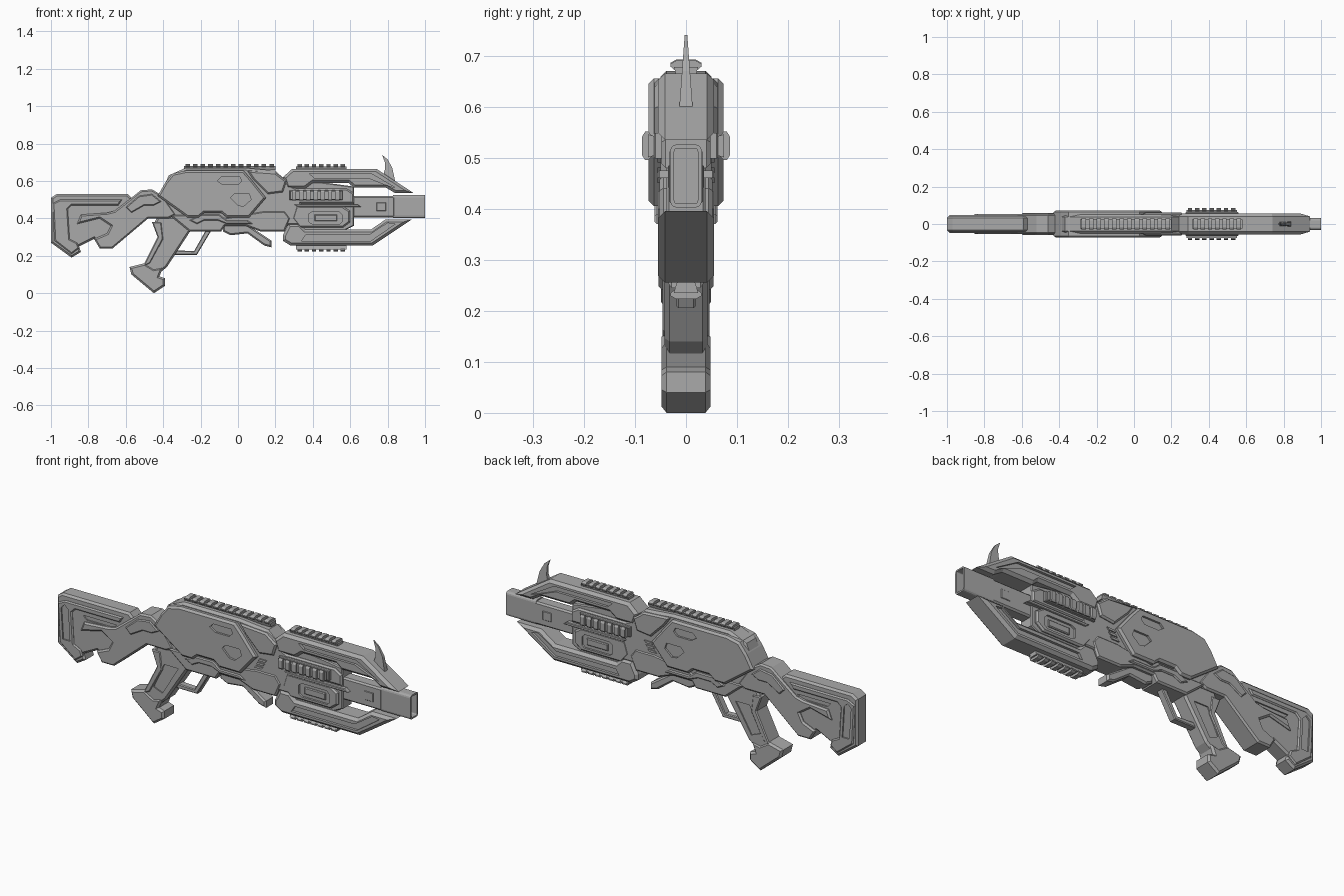
import bpy, bmesh, math
from mathutils import Matrix

default_cube = bpy.data.objects.get("Cube")
if default_cube:
    bpy.data.objects.remove(default_cube, do_unlink=True)

UNIT = 0.01  # all part sizes below are in hundredths

grey = bpy.data.materials.new("gunmetal_grey")
grey.use_nodes = True
grey.diffuse_color = (0.4, 0.4, 0.4, 1)
grey.node_tree.nodes["Principled BSDF"].inputs["Base Color"].default_value = grey.diffuse_color


def make_object(name, bm):
    """Scale to final size, fix normals and link as an object."""
    bmesh.ops.recalc_face_normals(bm, faces=bm.faces)
    bmesh.ops.scale(bm, vec=(UNIT, UNIT, UNIT), verts=bm.verts)
    mesh = bpy.data.meshes.new(name)
    bm.to_mesh(mesh)
    bm.free()
    mesh.materials.append(grey)
    obj = bpy.data.objects.new(name, mesh)
    bpy.context.collection.objects.link(obj)
    return obj


def add_prism(bm, outline, near, far):
    """Extrude a side outline (x, z) from y = near to y = far."""
    face = bm.faces.new([bm.verts.new((x, near, z)) for x, z in outline])
    result = bmesh.ops.extrude_face_region(bm, geom=[face])
    verts = [g for g in result["geom"] if isinstance(g, bmesh.types.BMVert)]
    bmesh.ops.translate(bm, vec=(0, far - near, 0), verts=verts)


def plate(name, outline, half, chamfer=0.8):
    """Side outline, symmetric in y, with chamfered rims."""
    bm = bmesh.new()
    add_prism(bm, outline, -half, half)
    if chamfer:
        rims = [e for e in bm.edges if abs(e.verts[0].co.y - e.verts[1].co.y) < 0.01]
        bmesh.ops.bevel(bm, geom=rims, offset=chamfer, segments=1,
                        affect='EDGES', clamp_overlap=True)
    return make_object(name, bm)


def recess(target, half, depth, *outlines):
    """Sink the outlines into both sides of a part."""
    bm = bmesh.new()
    for outline in outlines:
        add_prism(bm, outline, half - depth, half + 3)
        add_prism(bm, outline, -half - 3, depth - half)
    cutter = make_object("recess_cutter", bm)
    cutter.hide_render = True
    mod = target.modifiers.new("recess", 'BOOLEAN')
    mod.operation = 'DIFFERENCE'
    mod.solver = 'EXACT'
    mod.object = cutter
    graph = bpy.context.evaluated_depsgraph_get()
    cut_mesh = bpy.data.meshes.new_from_object(target.evaluated_get(graph))
    target.modifiers.clear()
    target.data = cut_mesh
    bpy.data.objects.remove(cutter, do_unlink=True)


def rail(name, start, end, teeth, y, z, angle, width=3.0):
    """Toothed accessory rail along x; angle turns it about x."""
    bm = bmesh.new()
    w = width
    pitch = (end - start) / teeth

    def bar(section, x, length):
        face = bm.faces.new([bm.verts.new((x, u, v)) for u, v in section])
        new = bmesh.ops.extrude_face_region(bm, geom=[face])["geom"]
        bmesh.ops.translate(bm, vec=(length, 0, 0),
                            verts=[g for g in new if isinstance(g, bmesh.types.BMVert)])

    bar([(-w * 0.6, -1), (w * 0.6, -1), (w * 0.8, 1), (-w * 0.8, 1)], start, end - start)
    half_tooth = [(w * 0.6, 0), (w, 1), (w, 1.6), (w * 0.65, 2.2)]
    tooth = half_tooth + [(-u, v) for u, v in reversed(half_tooth)]
    for i in range(teeth):
        bar(tooth, start + (i + 0.2) * pitch, pitch * 0.6)
    turn = Matrix.Translation((0, y, z)) @ Matrix.Rotation(math.radians(angle), 4, 'X')
    bmesh.ops.transform(bm, matrix=turn, verts=bm.verts)
    return make_object(name, bm)


def box(x0, x1, z0, z1):
    return [(x0, z0), (x1, z0), (x1, z1), (x0, z1)]


# Stock: core, butt bracket and the raised strap running into the neck
stock = plate("stock", [(-100, 51), (-97, 53), (-59, 53), (-57, 51), (-57, 44), (-48, 40),
                        (-67, 25), (-74, 25), (-77, 29), (-85, 25), (-84, 22), (-89, 19),
                        (-100, 27)], 4.2, 1)
recess(stock, 4.2, 0.7, [(-85, 45), (-66, 45), (-68, 43), (-83, 43)])
plate("butt_bracket", [(-99, 48), (-95, 50), (-62, 50), (-64, 47), (-89, 47), (-91, 45),
                       (-90, 29), (-86, 27), (-85, 24), (-89, 21), (-98, 28)], 4.9, 0.6)
recess(bpy.data.objects["butt_bracket"], 4.9, 0.7,
       [(-97, 46), (-95, 48), (-93, 46), (-92, 30), (-96, 30)])
plate("neck_strap", [(-66, 44), (-57, 51), (-52, 55), (-46, 55.5), (-40, 52), (-33, 42),
                     (-37, 40), (-48, 40), (-67, 24), (-74, 24), (-77, 29), (-70, 32),
                     (-68, 36), (-74, 40), (-86, 37), (-84, 42), (-70, 43)], 5.4)
plate("neck_ridge", [(-60, 46), (-53, 52), (-46, 53), (-41, 49), (-45, 47), (-50, 47),
                     (-57, 43)], 6, 0.5)

# Receiver: narrow core and wide armoured side plates
plate("receiver_core", [(-42, 52), (-37, 63), (-28, 67), (4, 67), (20, 65.5), (28, 58),
                        (34, 55), (34, 36), (-28, 36), (-36, 42)], 5, 1.2)
side = plate("receiver_side_plate", [(-43, 52), (-39, 59), (-35, 64), (-28, 65.5), (3, 65.5),
                                     (7, 61), (15, 51), (6, 40.5), (-6, 40.5), (-9, 43),
                                     (-18, 43), (-21, 40.5), (-27, 40.5)], 7.3, 1)
recess(side, 7.3, 1,
       [(-11, 60), (-9, 62), (1, 62), (2, 60), (0, 58), (-8, 58)],
       [(-4, 51), (-2, 53), (6, 53), (7, 50), (3, 46.5), (0, 47)])
plate("front_cap", [(5, 65.5), (20, 64.5), (26, 60), (24, 54), (16, 53), (8, 61)], 6.2)
plate("lower_receiver", [(-37, 42), (-22, 42), (-10, 40), (14, 44), (25, 44), (28, 40),
                         (25, 33), (12, 33), (4, 36), (-7, 36), (-9, 33), (-26, 33)], 5.5)
plate("lower_trim", [(-20, 42), (-10, 42), (-6, 39), (5, 39), (8, 37), (-6, 37),
                     (-11, 39), (-18, 39), (-22, 37), (-26, 39)], 6.2, 0.5)
plate("fore_lever", [(-8, 38), (3, 38), (18, 28), (18, 24.5), (14, 25.5), (5, 32),
                     (-4, 31), (-8, 33)], 3.6)
for i in range(3):
    x, z = 13 + i, 45 + i * 2
    plate(f"vent_rib_{i}", [(x, z), (x + 4, z), (x + 5, z + 1.1), (x + 1, z + 1.1)], 5.6, 0)

# Grip with foot and guard
grip = plate("grip", [(-43, 41), (-27, 41), (-25, 34), (-38, 14), (-43, 10), (-51, 14),
                      (-42, 30), (-45, 37)], 4.2, 1)
recess(grip, 4.2, 0.6, [(-39, 32), (-31, 32), (-40, 17), (-45, 19)])
plate("grip_spine", [(-46, 38), (-41, 38), (-40, 29), (-47, 16), (-51, 14), (-43, 30)], 4.6, 0.5)
plate("grip_foot", [(-58, 14), (-57, 10), (-45, 0), (-39, 4), (-39, 8), (-42, 9),
                    (-40, 14), (-45, 13), (-50, 16)], 4.8, 1)
plate("trigger_guard", [(-36, 23), (-35, 20.5), (-22, 20.5), (-14, 34), (-17, 34),
                        (-23.5, 22.5)], 1.9, 0.4)

# Fore end: barrel, upper and lower shrouds, central blocks
plate("barrel", box(20, 84, 40.5, 52), 3.2, 0.8)
plate("barrel_side_plate", box(74, 79, 44, 48.5), 3.5, 0.2)
upper = plate("upper_shroud", [(24, 62), (29, 66.5), (74, 66.5), (94, 53.5), (84, 53.5),
                               (79, 56.5), (62, 56.5), (59, 59), (40, 59), (36, 56),
                               (26, 56)], 5.5, 1.4)
recess(upper, 5.5, 1.3, [(38, 64), (71, 64), (84, 56.5), (80, 57.5), (70, 61.5), (41, 61.5)])
lower = plate("lower_shroud", [(24, 28), (28, 25.5), (72, 25.5), (93, 39.5), (79, 39.5),
                               (71, 34), (36, 34), (33, 37), (27, 37), (24, 31)], 5.5, 1.4)
recess(lower, 5.5, 1.3, [(34, 28), (71, 28), (84, 37), (80, 37.5), (70, 31), (36, 31)])
plate("shroud_spine", [(26, 60), (40, 60), (62, 57), (62, 36), (56, 33), (30, 33)], 3.8, 0.5)
plate("upper_block", [(27, 56), (58, 56), (62, 53.5), (62, 48), (27, 48)], 4.8)
block = plate("lower_block", [(31, 46.5), (56, 46.5), (60, 44), (60, 38), (56, 35),
                              (33, 35), (29, 40)], 5.2)
recess(block, 5.2, 1, [(38, 42.5), (40, 43.7), (54, 43.7), (55.5, 42), (55.5, 38),
                       (54, 36.8), (40, 36.8), (38, 38)])
plate("block_pad", box(41, 53, 38.5, 42), 5, 0.4)
plate("block_strip", [(30, 47.5), (64, 47.5), (66, 46), (32, 46)], 5.5, 0.3)

# Hollow rounded muzzle
bm = bmesh.new()
bmesh.ops.create_cube(bm, size=1)
bmesh.ops.scale(bm, vec=(17, 6.2, 12.4), verts=bm.verts)
bmesh.ops.translate(bm, vec=(91.5, 0, 46.4), verts=bm.verts)
long_edges = [e for e in bm.edges if abs(e.verts[0].co.x - e.verts[1].co.x) > 1]
bmesh.ops.bevel(bm, geom=long_edges, offset=1.3, segments=3, profile=0.5, affect='EDGES')
bm.normal_update()
mouth = max(bm.faces, key=lambda f: f.calc_center_median().x)
bmesh.ops.inset_region(bm, faces=[mouth], thickness=0.8)
bore = bmesh.ops.extrude_face_region(bm, geom=[mouth])["geom"]
bmesh.ops.translate(bm, vec=(-10, 0, 0), verts=[g for g in bore if isinstance(g, bmesh.types.BMVert)])
if mouth.is_valid:
    bmesh.ops.delete(bm, geom=[mouth], context='FACES_ONLY')
make_object("muzzle", bm)

# Sight blade, thinning toward its tip
blade = plate("sight_blade", [(77, 74), (80, 71.5), (82.5, 67), (84, 60), (77, 61),
                              (78.5, 66), (78.5, 70)], 1.3, 0)
for v in blade.data.vertices:
    v.co.y *= 1 - 0.8 * (v.co.z - 0.6) / 0.14

# Accessory rails
rail("top_rear_rail", -29, 20, 12, 0, 67, 0)
rail("top_front_rail", 31, 58, 7, 0, 66.8, 0)
rail("bottom_rail", 31, 58, 7, 0, 24.5, 180)
for label, sign in (("left", 1), ("right", -1)):
    rail(f"{label}_side_rail", 28, 55, 7, sign * 6.4, 52.3, -90 * sign, 2.8)
    rail_base = plate(f"{label}_rail_base", box(27.5, 56, 49.8, 54.8), 1, 0.3)
    rail_base.location.y = sign * 5.3 * UNIT
